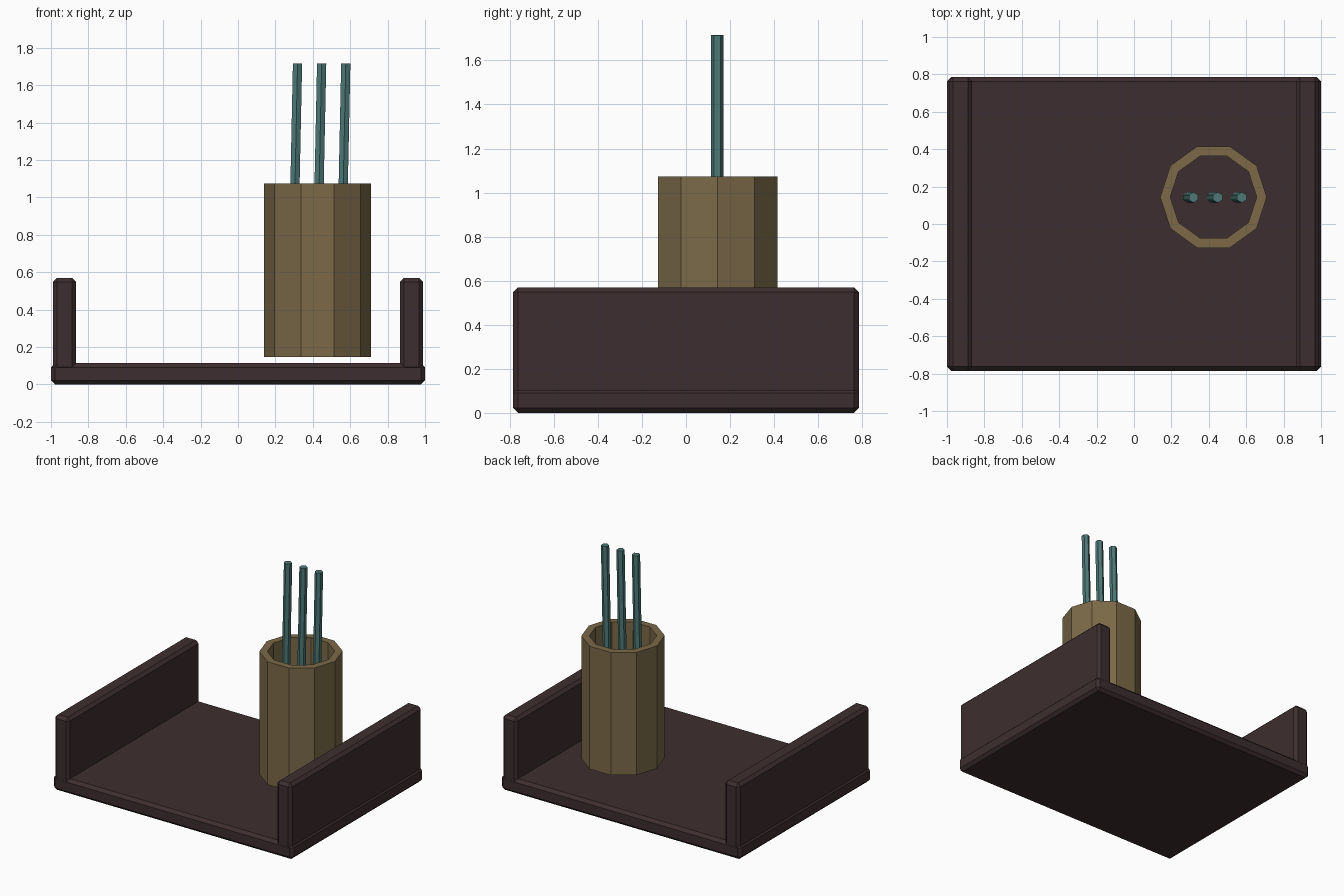
import bpy, bmesh, math
from mathutils import Matrix

if "Cube" in bpy.data.objects:
    bpy.data.objects.remove(bpy.data.objects["Cube"])


def material(name, rgb):
    m = bpy.data.materials.new(name)
    m.diffuse_color = (*rgb, 1)
    m.use_nodes = True
    m.node_tree.nodes["Principled BSDF"].inputs["Base Color"].default_value = m.diffuse_color
    return m


BROWN = material("dark brown wood", (0.048, 0.027, 0.029))
OLIVE = material("olive tan", (0.20, 0.144, 0.066))
TEAL = material("muted teal", (0.075, 0.19, 0.18))


def add_object(name, bm, mat):
    bmesh.ops.recalc_face_normals(bm, faces=bm.faces)
    me = bpy.data.meshes.new(name)
    bm.to_mesh(me)
    bm.free()
    me.materials.append(mat)
    ob = bpy.data.objects.new(name, me)
    bpy.context.collection.objects.link(ob)
    return ob


def chamfered_box(name, lo, hi, width, mat):
    bm = bmesh.new()
    size = [b - a for a, b in zip(lo, hi)]
    mid = [(a + b) / 2 for a, b in zip(lo, hi)]
    bmesh.ops.create_cube(bm, size=1, matrix=Matrix.Translation(mid) @ Matrix.Diagonal((*size, 1)))
    ob = add_object(name, bm, mat)
    mod = ob.modifiers.new("chamfer", "BEVEL")
    mod.width = width
    mod.segments = 1
    return ob


# Tray: floor and two side walls, open at front and back
chamfered_box("tray_floor", (-1, -0.785, 0), (1, 0.785, 0.113), 0.022, BROWN)
for side, x in (("left", -0.928), ("right", 0.928)):
    chamfered_box(side + "_wall", (x - 0.062, -0.785, 0.07), (x + 0.062, 0.785, 0.57), 0.022, BROWN)

# Cup: ten-sided open tube
CX, CY, SIDES = 0.425, 0.144, 10
bm = bmesh.new()
profile = [(0.285, 0.147), (0.285, 1.073), (0.231, 1.073), (0.231, 0.147)]
rings = [[bm.verts.new((CX + r * math.cos(2 * math.pi * i / SIDES),
                        CY + r * math.sin(2 * math.pi * i / SIDES), z))
          for i in range(SIDES)] for r, z in profile]
for a, b in zip(rings, rings[1:] + rings[:1]):
    for i in range(SIDES):
        j = (i + 1) % SIDES
        bm.faces.new((a[i], a[j], b[j], b[i]))
add_object("cup", bm, OLIVE)

# Pencils: three slightly leaning hexagonal rods
BOTTOM, TOP, LEAN = 0.17, 1.715, 0.021
for n, x in enumerate((0.302, 0.431, 0.56)):
    bm = bmesh.new()
    place = (Matrix.Translation((x, CY - 0.002, (BOTTOM + TOP) / 2))
             @ Matrix.Rotation(LEAN, 4, 'Y') @ Matrix.Rotation(math.pi / 2, 4, 'Z'))
    bmesh.ops.create_cone(bm, cap_ends=True, segments=6, radius1=0.0285, radius2=0.0285,
                          depth=TOP - BOTTOM, matrix=place)
    # turn the rod so that its corners point front and back
    if max(v.co.y for v in bm.verts) - CY < 0.026:
        bmesh.ops.transform(bm, matrix=place @ Matrix.Rotation(math.pi / 6, 4, 'Z') @ place.inverted(),
                            verts=bm.verts)
    add_object(f"pencil_{n + 1}", bm, TEAL)
